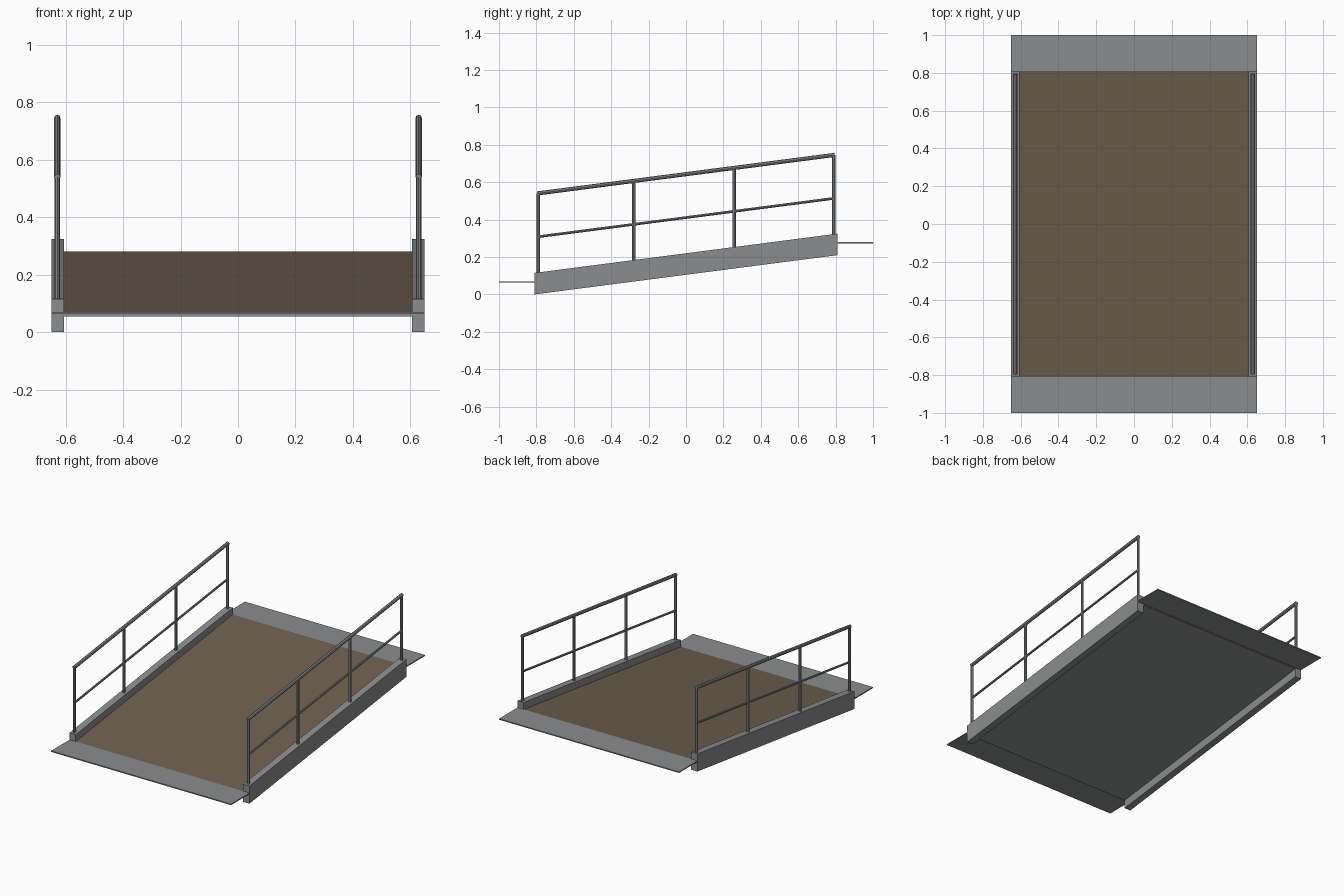
import bpy
import bmesh
from mathutils import Vector

cube = bpy.data.objects.get("Cube")
if cube:
    bpy.data.objects.remove(cube, do_unlink=True)

HALF_RUN = 0.81
SLOPE = 0.21 / (2 * HALF_RUN)
RAIL_X = 0.629


def material(name, rgb):
    mat = bpy.data.materials.new(name)
    mat.use_nodes = True
    mat.diffuse_color = (*rgb, 1)
    mat.node_tree.nodes["Principled BSDF"].inputs["Base Color"].default_value = (*rgb, 1)
    return mat


steel = material("steel grey", (0.26, 0.265, 0.27))
brown = material("deck brown", (0.155, 0.115, 0.076))


def finish(name, bm, *mats):
    bmesh.ops.recalc_face_normals(bm, faces=bm.faces)
    mesh = bpy.data.meshes.new(name)
    bm.to_mesh(mesh)
    bm.free()
    for mat in mats:
        mesh.materials.append(mat)
    obj = bpy.data.objects.new(name, mesh)
    bpy.context.collection.objects.link(obj)
    return obj


def slab(name, x, y, z, slope, *mats):
    """Box between ranges, sheared upward along y; z is the height at y = 0."""
    bm = bmesh.new()
    bmesh.ops.create_cube(bm, size=1)
    for v in bm.verts:
        px, py, pz = (r[0] if c < 0 else r[1] for c, r in zip(v.co, (x, y, z)))
        v.co = (px, py, pz + slope * py)
    return finish(name, bm, *mats)


def tube(name, start, end, radius):
    """Eight-sided bar between two points."""
    start, end = Vector(start), Vector(end)
    axis = end - start
    bm = bmesh.new()
    bmesh.ops.create_cone(bm, cap_ends=True, segments=8, radius1=radius,
                          radius2=radius, depth=axis.length)
    rot = axis.to_track_quat("Z", "Y").to_matrix()
    for v in bm.verts:
        v.co = rot @ v.co + (start + end) / 2
    return finish(name, bm, steel)


# Sloping deck: brown walking surface and upper end, steel below
deck = slab("deck", (-0.605, 0.605), (-HALF_RUN, HALF_RUN), (0.16, 0.175),
            SLOPE, brown, steel)
for face in deck.data.polygons:
    if face.normal.z < -0.5 or face.normal.y < -0.5:
        face.material_index = 1

# Flat landing flaps at both ends
slab("lower_flap", (-0.65, 0.65), (-1, -HALF_RUN), (0.063, 0.07), 0, steel)
slab("upper_flap", (-0.65, 0.65), (HALF_RUN, 1), (0.273, 0.28), 0, steel)

# Side beams with railings
for label, side in (("left", 1), ("right", -1)):
    x = RAIL_X * side
    edges = sorted((0.605 * side, 0.65 * side))
    slab(label + "_beam", edges, (-HALF_RUN, HALF_RUN), (0.105, 0.22), SLOPE, steel)
    for i, y in enumerate((-0.79, -0.28, 0.258, 0.79)):
        tube(f"{label}_post_{i + 1}", (x, y, 0.21 + SLOPE * y),
             (x, y, 0.643 + SLOPE * y), 0.009)
    for part, height, radius in (("handrail", 0.643, 0.011), ("middle_rail", 0.411, 0.007)):
        tube(f"{label}_{part}", (x, -0.795, height - SLOPE * 0.795),
             (x, 0.795, height + SLOPE * 0.795), radius)
